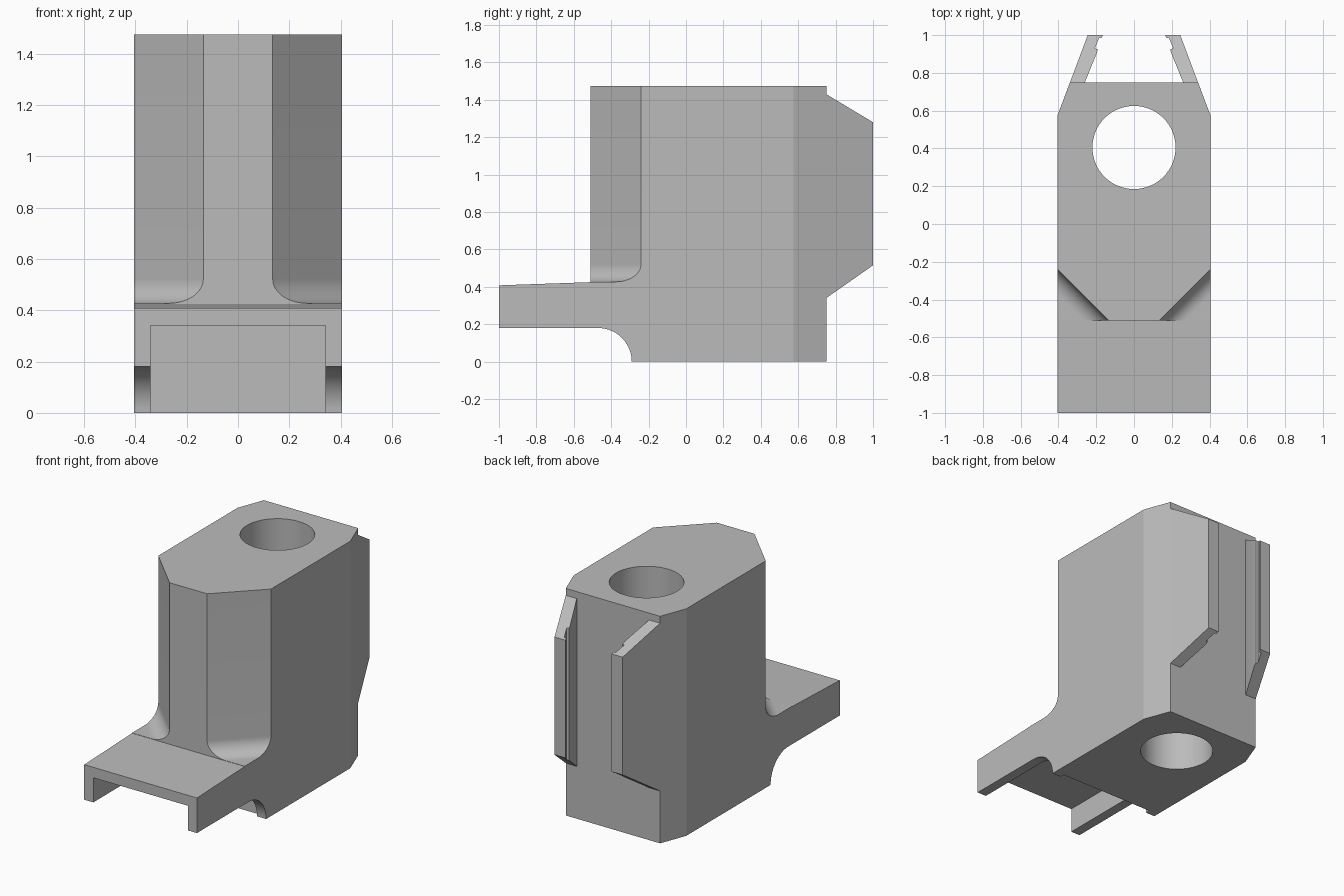
import bpy, bmesh
from math import sin, cos, radians, sqrt
from mathutils import Matrix, Vector

if "Cube" in bpy.data.objects:
    bpy.data.objects.remove(bpy.data.objects["Cube"], do_unlink=True)

grey = bpy.data.materials.new("plain_grey")
grey.use_nodes = True
grey.diffuse_color = (0.5, 0.5, 0.5, 1)
grey.node_tree.nodes["Principled BSDF"].inputs["Base Color"].default_value = grey.diffuse_color


def prism(name, outline, origin, u, v, depth):
    """Extrude a 2D outline, drawn on axes u and v, by the depth vector."""
    u, v, origin, depth = map(Vector, (u, v, origin, depth))
    bm = bmesh.new()
    face = bm.faces.new([bm.verts.new(origin + u * a + v * b) for a, b in outline])
    new = bmesh.ops.extrude_face_region(bm, geom=[face])["geom"]
    bmesh.ops.translate(bm, vec=depth, verts=[e for e in new if isinstance(e, bmesh.types.BMVert)])
    bmesh.ops.recalc_face_normals(bm, faces=bm.faces)
    mesh = bpy.data.meshes.new(name)
    bm.to_mesh(mesh)
    bm.free()
    mesh.materials.append(grey)
    obj = bpy.data.objects.new(name, mesh)
    bpy.context.collection.objects.link(obj)
    return obj


def arc(cx, cy, r, start, end, steps=14):
    angles = [radians(start + (end - start) * i / steps) for i in range(steps + 1)]
    return [(cx + r * cos(a), cy + r * sin(a)) for a in angles]


def cut(target, cutter):
    """Subtract the cutter from the target and discard it."""
    bpy.context.view_layer.objects.active = target
    mod = target.modifiers.new("cut", "BOOLEAN")
    mod.operation, mod.solver, mod.object = "DIFFERENCE", "EXACT", cutter
    bpy.ops.object.modifier_apply(modifier=mod.name)
    bpy.data.objects.remove(cutter, do_unlink=True)


X, Y, Z = (1, 0, 0), (0, 1, 0), (0, 0, 1)
half, top, back, shelf = 0.405, 1.475, 0.75, 0.427

# Body and front shelf from the side profile
side = [(-1, 0.18)] + arc(-0.47, 0, 0.18, 90, 0)
side += [(back, 0), (back, top), (-0.51, top), (-0.51, 0.425), (-1, 0.408)]
body = prism("body", side, (-half, 0, 0), Y, Z, (2 * half, 0, 0))

# Channel under the shelf, leaving a rail on each side
channel = [(-0.34, -0.1), (0.34, -0.1), (0.34, 0.34), (-0.34, 0.34)]
cut(body, prism("channel_cutter", channel, (0, -1.2, 0), X, Z, (0, 0.94, 0)))

# Vertical through hole
cut(body, prism("hole_cutter", arc(0, 0.405, 0.22, 0, 360, 64)[:-1],
                (0, 0, -0.2), X, Y, (0, 0, 2)))

r, k = 0.095, sqrt(0.5)
for s in (1, -1):
    # Tapered rear corners
    taper = [(half, 0.575), (half + 0.2, 0.575), (half + 0.2, 0.9), (0.2825, 0.9)]
    cut(body, prism("taper_cutter", [(s * a, b) for a, b in taper],
                    (0, 0, -0.2), X, Y, (0, 0, 2)))
    # Diagonal front corners, filleted into the shelf
    corner = [(0, 1.7)] + arc(r, shelf + r, r, 180, 270) + [(0.6, shelf), (0.6, 1.7)]
    along = Vector((s * k, k, 0))
    middle = Vector((s * 0.27, -0.375, 0))
    cut(body, prism("corner_cutter", corner, middle - along, (s * k, -k, 0), Z, along * 2))

# Hooked clip wings on the back, with sloping ends
wing_plan = [(0.339, back), (0.245, 1), (0.165, 1), (0.172, 0.985), (0.185, 0.985),
             (0.207, 0.93), (0.193, 0.925), (0.195, 0.91), (0.26, back)]
parts = [body]
for s, name in ((1, "left_wing"), (-1, "right_wing")):
    wing = prism(name, [(s * a, b) for a, b in wing_plan], (0, 0, 0.2), X, Y, (0, 0, 1.4))
    bm = bmesh.new()
    bm.from_mesh(wing.data)
    for z, normal in ((1.43, (0, 0.15, 0.25)), (0.34, (0, 0.175, -0.25))):
        cutline = bmesh.ops.bisect_plane(bm, geom=bm.verts[:] + bm.edges[:] + bm.faces[:],
                                         plane_co=(0, back, z), plane_no=normal, clear_outer=True)
        rim = [e for e in cutline["geom_cut"] if isinstance(e, bmesh.types.BMEdge)]
        bmesh.ops.contextual_create(bm, geom=rim)
    bmesh.ops.recalc_face_normals(bm, faces=bm.faces)
    bm.to_mesh(wing.data)
    bm.free()
    parts.append(wing)

# Smooth curved surfaces, keep hard edges
bpy.ops.object.select_all(action="DESELECT")
for obj in parts:
    obj.select_set(True)
bpy.context.view_layer.objects.active = body
bpy.ops.object.shade_smooth_by_angle(angle=radians(20))
